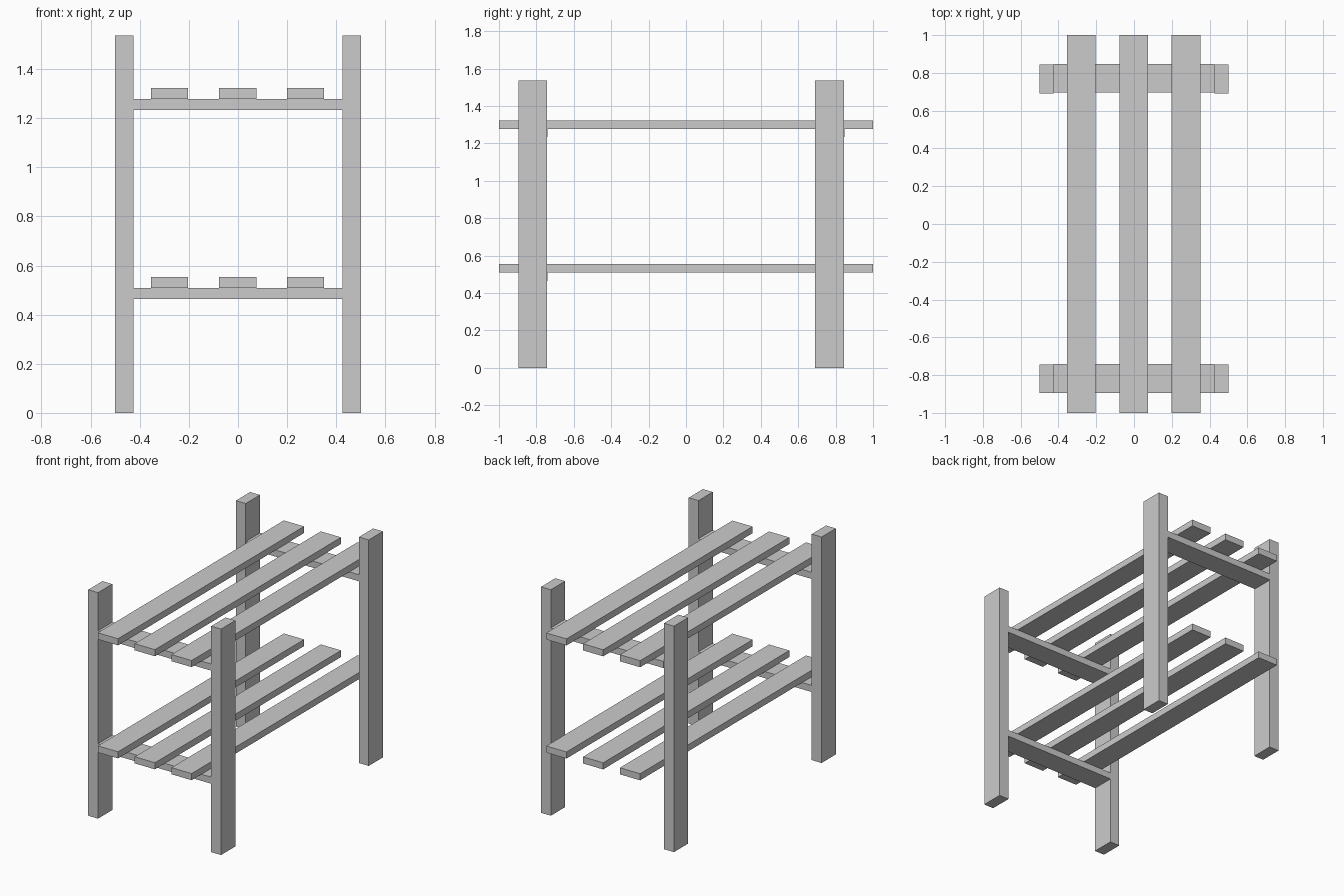
import bpy

if "Cube" in bpy.data.objects:
    bpy.data.objects.remove(bpy.data.objects["Cube"])


def box(name, x, y, z):
    """Box from (min, max) ranges on each axis."""
    bpy.ops.mesh.primitive_cube_add(
        size=1, location=[(a + b) / 2 for a, b in (x, y, z)])
    ob = bpy.context.object
    ob.name = name
    ob.scale = [b - a for a, b in (x, y, z)]
    bpy.ops.object.transform_apply(location=False, rotation=False, scale=True)
    return ob


POST_INNER = 0.426
THICK = 0.045
SLAT_WIDTH = 0.152

# Four corner posts
for end, y in (("front", (-0.896, -0.743)), ("back", (0.691, 0.844))):
    box(end + "_left_post", (-0.5, -POST_INNER), y, (0, 1.537))
    box(end + "_right_post", (POST_INNER, 0.5), y, (0, 1.537))

# Cross rails under the shelves (the lower shelf has only a front rail)
FRONT_RAIL, BACK_RAIL = (-0.894, -0.741), (0.696, 0.848)
for name, y, top in (("upper_front_rail", FRONT_RAIL, 1.278),
                     ("upper_back_rail", BACK_RAIL, 1.278),
                     ("lower_front_rail", FRONT_RAIL, 0.509)):
    box(name, (-POST_INNER, POST_INNER), y, (top - THICK, top))

# Three long slats per shelf
for shelf, z in (("lower", 0.509), ("upper", 1.278)):
    for side, cx in (("left", -0.279), ("middle", -0.001), ("right", 0.275)):
        box(f"{shelf}_{side}_slat", (cx - SLAT_WIDTH / 2, cx + SLAT_WIDTH / 2),
            (-1, 1), (z, z + THICK))
